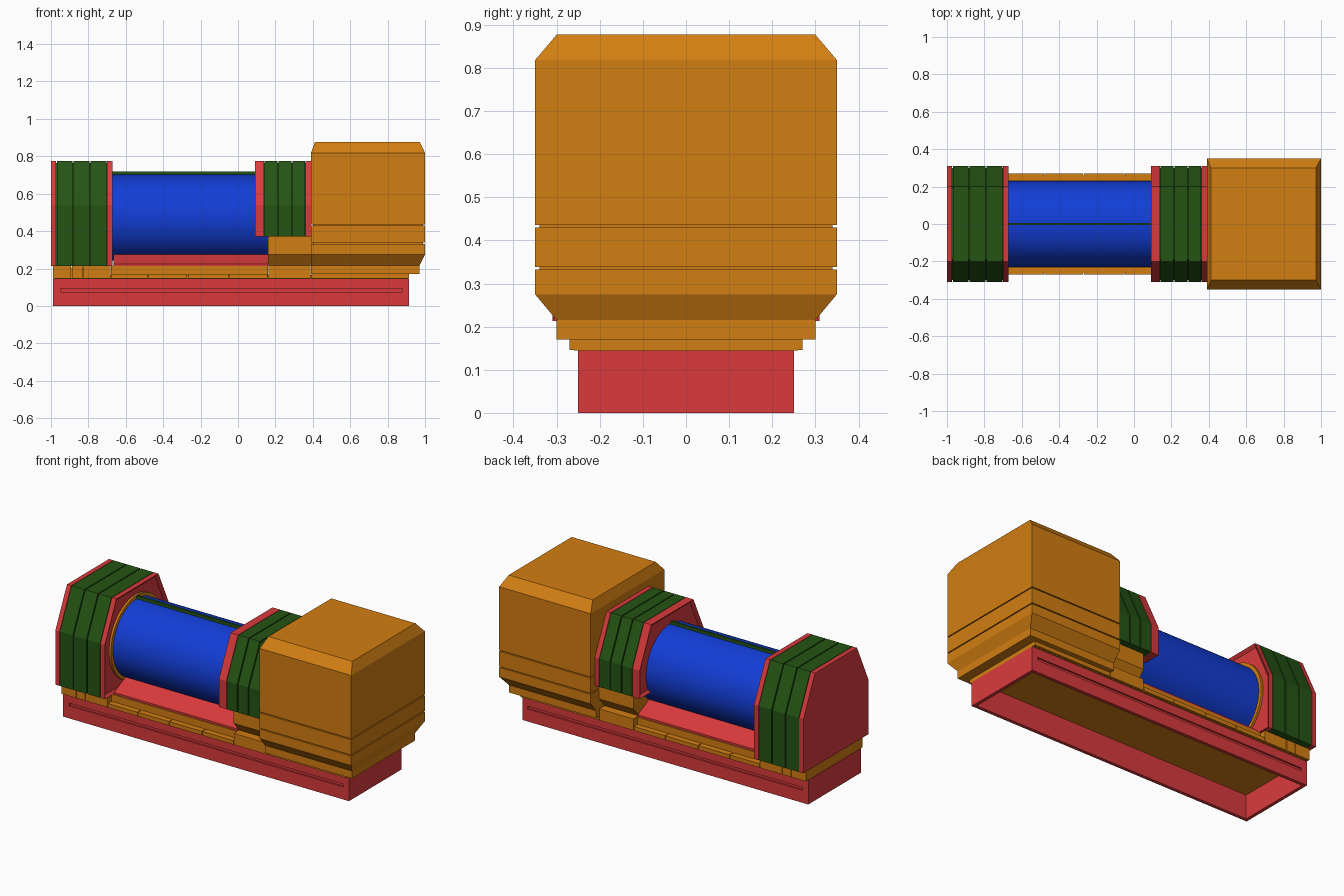
import bpy
import bmesh
from math import pi
from mathutils import Matrix

cube = bpy.data.objects.get("Cube")
if cube:
    bpy.data.objects.remove(cube)


def material(name, rgb):
    m = bpy.data.materials.new(name)
    m.use_nodes = True
    m.diffuse_color = (*rgb, 1)
    m.node_tree.nodes["Principled BSDF"].inputs["Base Color"].default_value = (*rgb, 1)
    return m


ORANGE = material("orange", (0.65, 0.21, 0.006))
RED = material("red", (0.70, 0.042, 0.045))
GREEN = material("dark green", (0.018, 0.09, 0.007))
BLUE = material("blue", (0.006, 0.047, 0.68))
BROWN = material("seam brown", (0.16, 0.05, 0.002))


def finish(name, bm, mat):
    bmesh.ops.recalc_face_normals(bm, faces=bm.faces)
    mesh = bpy.data.meshes.new(name)
    bm.to_mesh(mesh)
    bm.free()
    mesh.materials.append(mat)
    obj = bpy.data.objects.new(name, mesh)
    bpy.context.collection.objects.link(obj)
    return obj


def loft(name, rings, mat):
    """Skin a stack of equal-sized point loops and cap both ends."""
    bm = bmesh.new()
    loops = [[bm.verts.new(p) for p in ring] for ring in rings]
    n = len(loops[0])
    for a, b in zip(loops, loops[1:]):
        for i in range(n):
            j = (i + 1) % n
            bm.faces.new((a[i], a[j], b[j], b[i]))
    bm.faces.new(loops[0])
    bm.faces.new(loops[-1])
    return finish(name, bm, mat)


def prism(name, profile, x0, x1, mat):
    """Extrude a (y, z) profile along x."""
    return loft(name, [[(x, y, z) for y, z in profile] for x in (x0, x1)], mat)


def box(name, x0, x1, y0, y1, z0, z1, mat):
    return prism(name, [(y0, z0), (y1, z0), (y1, z1), (y0, z1)], x0, x1, mat)


def mirrored(half):
    """Complete a right-hand (y, z) outline, listed bottom to top."""
    return half + [(-y, z) for y, z in reversed(half)]


def drum(name, x0, x1, radius, z, mat):
    bm = bmesh.new()
    bmesh.ops.create_cone(bm, cap_ends=True, segments=64, radius1=radius,
                          radius2=radius, depth=x1 - x0)
    bm.transform(Matrix.Translation(((x0 + x1) / 2, 0, z)) @ Matrix.Rotation(pi / 2, 4, 'Y'))
    obj = finish(name, bm, mat)
    bpy.context.view_layer.objects.active = obj
    obj.select_set(True)
    bpy.ops.object.shade_smooth_by_angle()
    obj.select_set(False)


def recess(obj, direction, rim, depth):
    """Sink the end face that looks along +x or -x."""
    bm = bmesh.new()
    bm.from_mesh(obj.data)
    bm.normal_update()
    faces = [f for f in bm.faces if f.normal.x * direction > 0.9]
    bmesh.ops.inset_individual(bm, faces=faces, thickness=rim, depth=-depth)
    bm.to_mesh(obj.data)
    bm.free()


def housing_outline(bottom, inset=0):
    return mirrored([(0.31 - inset, bottom), (0.31 - inset, 0.54), (0.2 - inset, 0.775 - inset)])


def housing(name, bottom, x0, x1, g0, g1):
    """Ribbed green shell between two red end plates."""
    outline = housing_outline(bottom)
    outer = prism(name + "_plate_a", outline, x0, g0, RED)
    inner = prism(name + "_plate_b", outline, g1, x1, RED)
    prism(name + "_core", housing_outline(bottom, 0.01), g0, g1, GREEN)
    step = (g1 - g0) / 3
    for i in range(3):
        prism(f"{name}_shell_{i + 1}", outline, g0 + i * step + 0.003,
              g0 + (i + 1) * step - 0.003, GREEN)
    return outer, inner


# Hollow plinth with a long slot recessed in each side
for side, s in (("front", -1), ("back", 1)):
    y_out, y_slot, y_in = 0.25 * s, 0.24 * s, 0.23 * s
    for part, z0, z1 in (("lower", 0, 0.075), ("upper", 0.092, 0.145)):
        box(f"plinth_{side}_{part}", -0.99, 0.915, y_in, y_out, z0, z1, RED)
    box(f"plinth_{side}_slot", -0.95, 0.88, y_in, y_slot, 0.075, 0.092, RED)
    for end, x0, x1 in (("left", 0.88, 0.915), ("right", -0.99, -0.95)):
        box(f"plinth_{side}_{end}_post", x0, x1, y_in, y_out, 0.075, 0.092, RED)
for end, x0, x1 in (("left", 0.895, 0.915), ("right", -0.99, -0.97)):
    box(f"plinth_{end}_wall", x0, x1, -0.23, 0.23, 0, 0.145, RED)

# Deck made of separate panels on a narrower core
box("deck_core", -0.985, 0.91, -0.26, 0.26, 0.145, 0.165, ORANGE)
box("deck_end_core", -0.985, -0.685, -0.26, 0.26, 0.16, 0.205, ORANGE)
seams = [-0.99, -0.89, -0.83, -0.68, -0.48, -0.27, -0.05, 0.16, 0.39, 0.915]
tops = [0.213] * 3 + [0.17] * 4 + [0.215, 0.17]
for i, top in enumerate(tops):
    box(f"deck_panel_{i + 1}", seams[i] + 0.002, seams[i + 1] - 0.002,
        -0.27, 0.27, 0.146, top, ORANGE)
box("deck_step", -0.68, 0.16, -0.235, 0.235, 0.165, 0.213, ORANGE)
box("cab_floor", 0.39, 0.97, -0.30, 0.30, 0.17, 0.215, ORANGE)

# Sloped cradle, drum and its top rail
prism("drum_cradle", mirrored([(0.23, 0.213), (0.23, 0.225), (0.125, 0.275)]), -0.665, 0.16, RED)
drum("drum", -0.70, 0.165, 0.23, 0.472, BLUE)
drum("drum_collar", -0.70, -0.672, 0.25, 0.472, ORANGE)
box("top_rail", -0.68, 0.10, -0.006, 0.006, 0.70, 0.72, GREEN)

# End housings
_, plate = housing("end_housing", 0.213, -1.0, -0.67, -0.972, -0.70)
recess(plate, 1, 0.02, 0.015)
plate, _ = housing("middle_housing", 0.37, 0.09, 0.39, 0.14, 0.362)
recess(plate, -1, 0.02, 0.015)
prism("middle_support", mirrored([(0.22, 0.215), (0.27, 0.275), (0.27, 0.372)]), 0.16, 0.40, ORANGE)

# Chamfered cab with two grooves running round it
levels = [(0.215, 0, 0.03, 0.05), (0.275, 0, 0, 0)]
for z in (0.335, 0.433):
    levels += [(z - 0.003, 0, 0, 0), (z - 0.003, 0.01, 0.01, 0.01),
               (z + 0.003, 0.01, 0.01, 0.01), (z + 0.003, 0, 0, 0)]
levels += [(0.818, 0, 0, 0), (0.877, 0.022, 0.028, 0.05)]
rings = []
for z, near, far, side in levels:
    x0, x1, y = 0.39 + near, 1.0 - far, 0.35 - side
    rings.append([(x0, -y, z), (x1, -y, z), (x1, y, z), (x0, y, z)])
loft("cab", rings, ORANGE)

# Stepped panel outline on the cab front
bm = bmesh.new()
corners = [(0.42, 0.478), (0.955, 0.478), (0.955, 0.713), (0.75, 0.713), (0.75, 0.77), (0.42, 0.77)]
panel = bm.faces.new([bm.verts.new((x, -0.349, z)) for x, z in corners])
bm.normal_update()
bmesh.ops.inset_region(bm, faces=[panel], thickness=0.008, use_even_offset=True)
bmesh.ops.delete(bm, geom=[panel], context='FACES_ONLY')
moved = bmesh.ops.extrude_face_region(bm, geom=bm.faces[:])["geom"]
bmesh.ops.translate(bm, vec=(0, -0.003, 0), verts=[v for v in moved if isinstance(v, bmesh.types.BMVert)])
finish("cab_panel_outline", bm, BROWN)
